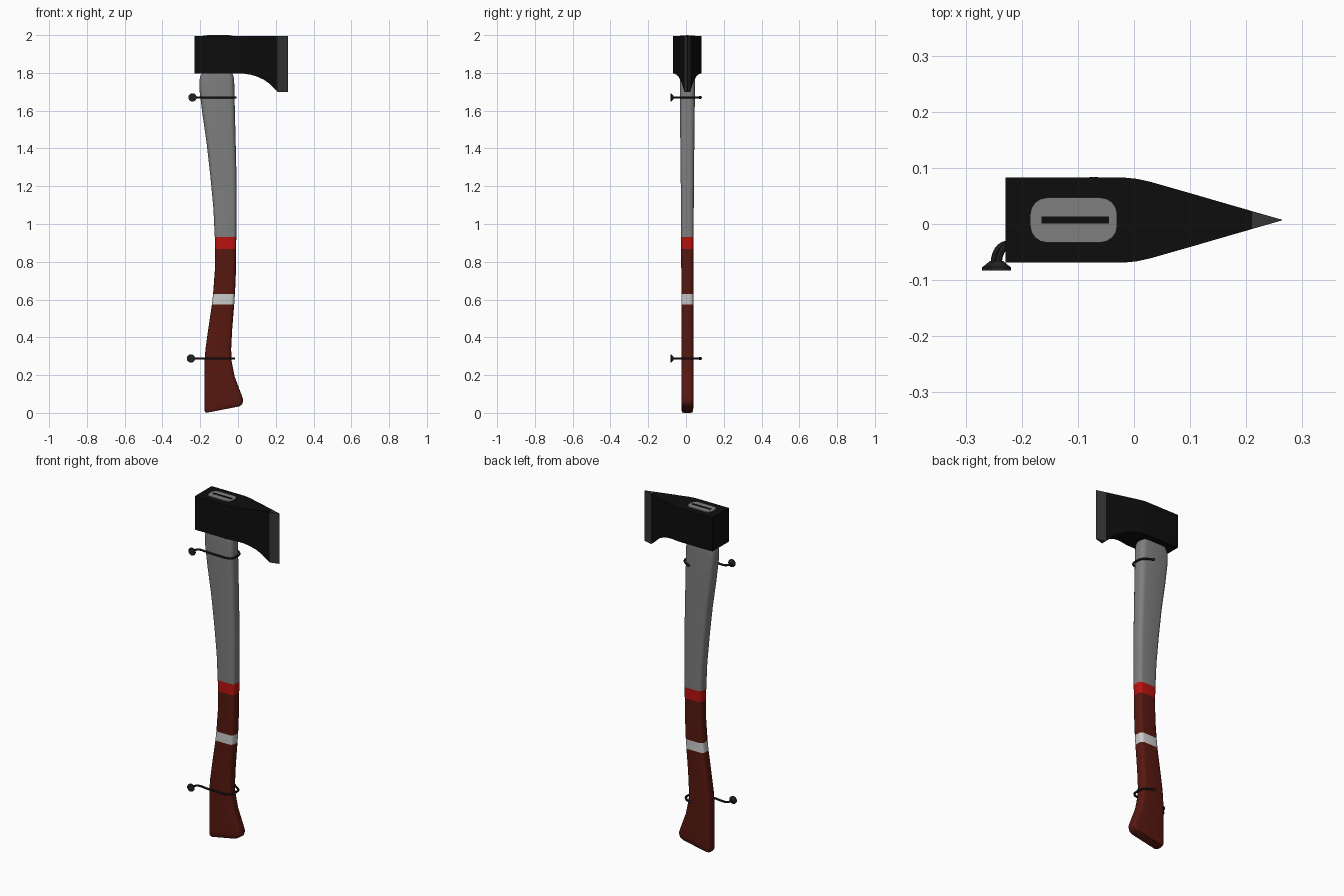
import bpy, bmesh
from math import cos, sin, pi, radians

if "Cube" in bpy.data.objects:
    bpy.data.objects.remove(bpy.data.objects["Cube"])

CY = 0.007  # mid plane of the axe


def mat(name, r, g, b):
    m = bpy.data.materials.new(name)
    m.diffuse_color = (r, g, b, 1)
    m.use_nodes = True
    m.node_tree.nodes["Principled BSDF"].inputs["Base Color"].default_value = m.diffuse_color
    return m


GREY = mat("grey_paint", 0.21, 0.21, 0.21)
RED = mat("red_band", 0.48, 0.006, 0.005)
BROWN = mat("brown_grip", 0.095, 0.009, 0.005)
WHITE = mat("white_band", 0.6, 0.6, 0.6)
BLACK = mat("black_steel", 0.004, 0.004, 0.004)
EDGE = mat("edge_steel", 0.035, 0.035, 0.035)
IRON = mat("dark_iron", 0.016, 0.016, 0.016)


def smooth(o, angle=35):
    bpy.ops.object.select_all(action='DESELECT')
    bpy.context.view_layer.objects.active = o
    o.select_set(True)
    bpy.ops.object.shade_smooth_by_angle(angle=radians(angle))


def loft(name, rings, mats, pick):
    """Skin equal-length point rings, cap both ends; pick(i) gives material index."""
    bm = bmesh.new()
    vs = [[bm.verts.new(p) for p in r] for r in rings]
    n = len(rings[0])
    for i in range(len(vs) - 1):
        for j in range(n):
            k = (j + 1) % n
            f = bm.faces.new((vs[i][j], vs[i][k], vs[i + 1][k], vs[i + 1][j]))
            f.material_index = pick(i)
    bm.faces.new(vs[0]).material_index = pick(0)
    bm.faces.new(vs[-1]).material_index = pick(len(vs) - 2)
    bmesh.ops.remove_doubles(bm, verts=bm.verts, dist=1e-5)
    bmesh.ops.recalc_face_normals(bm, faces=bm.faces)
    me = bpy.data.meshes.new(name)
    bm.to_mesh(me)
    bm.free()
    for m in mats:
        me.materials.append(m)
    o = bpy.data.objects.new(name, me)
    bpy.context.collection.objects.link(o)
    return o


def oval_ring(xl, zl, xr, zr, hy, rad):
    """Rounded rectangle between left and right profile points."""
    pts = []
    hx, cx = (xr - xl) / 2, (xl + xr) / 2
    for q, (sx, sy) in enumerate([(1, 1), (-1, 1), (-1, -1), (1, -1)]):
        for s in range(5):
            a = q * pi / 2 + s * pi / 8
            x = cx + sx * (hx - rad) + rad * cos(a)
            y = CY + sy * (hy - rad) + rad * sin(a)
            pts.append((x, y, zl + (zr - zl) * (x - xl) / (xr - xl)))
    return pts


# Handle: left x, left z, right x, right z, half thickness, corner radius
H = [(-0.170, 0.0, 0.006, 0.034, 0.027, 0.018),
     (-0.178, 0.012, 0.022, 0.045, 0.031, 0.02),
     (-0.178, 0.035, 0.028, 0.068, 0.032, 0.02),
     (-0.178, 0.09, 0.017, 0.10, 0.032, 0.02),
     (-0.178, 0.19, -0.017, 0.19, 0.032, 0.02),
     (-0.177, 0.28, -0.035, 0.28, 0.032, 0.02),
     (-0.172, 0.34, -0.036, 0.34, 0.032, 0.02),
     (-0.158, 0.44, -0.031, 0.44, 0.032, 0.02),
     (-0.138, 0.575, -0.020, 0.575, 0.032, 0.02),
     (-0.132, 0.63, -0.016, 0.63, 0.032, 0.02),
     (-0.123, 0.75, -0.011, 0.75, 0.032, 0.02),
     (-0.121, 0.868, -0.010, 0.868, 0.033, 0.02),
     (-0.123, 0.932, -0.009, 0.932, 0.033, 0.02),
     (-0.130, 1.08, -0.008, 1.08, 0.034, 0.022),
     (-0.146, 1.25, -0.008, 1.25, 0.035, 0.023),
     (-0.165, 1.42, -0.012, 1.42, 0.037, 0.025),
     (-0.188, 1.58, -0.016, 1.58, 0.039, 0.026),
     (-0.203, 1.70, -0.019, 1.70, 0.040, 0.028),
     (-0.205, 1.75, -0.020, 1.75, 0.040, 0.028),
     (-0.201, 1.78, -0.023, 1.78, 0.040, 0.028),
     (-0.190, 1.798, -0.030, 1.798, 0.040, 0.03),
     (-0.185, 1.81, -0.030, 1.81, 0.040, 0.03),
     (-0.185, 1.998, -0.030, 1.998, 0.040, 0.03)]


def band(i):
    z = (H[i][1] + H[i + 1][1]) / 2
    return 0 if z > 0.932 else 1 if z > 0.868 else 3 if 0.575 < z < 0.63 else 2


handle = loft("handle", [oval_ring(*h) for h in H], [GREY, RED, BROWN, WHITE], band)
smooth(handle, 50)

# Axe head: x, half thickness, bottom z
S = [(-0.229, 0.076, 1.797), (-0.02, 0.076, 1.797), (0.005, 0.0735, 1.797),
     (0.03, 0.068, 1.796), (0.07, 0.0565, 1.790), (0.105, 0.0465, 1.779),
     (0.14, 0.0363, 1.762), (0.17, 0.0276, 1.740), (0.193, 0.021, 1.717),
     (0.21, 0.016, 1.70), (0.264, 0.0006, 1.70)]
head = loft("axe_head", [[(x, CY - h, z), (x, CY + h, z), (x, CY + h, 1.994),
                          (x, CY - h, 1.994)] for x, h, z in S],
            [BLACK, EDGE], lambda i: 1 if i == len(S) - 2 else 0)
smooth(head, 20)

# Wedge driven into the top of the handle
bpy.ops.mesh.primitive_cube_add(size=1, location=(-0.105, CY, 1.99))
wedge = bpy.context.object
wedge.name = "handle_wedge"
wedge.scale = (0.12, 0.012, 0.02)
wedge.data.materials.append(BLACK)

# Wall hooks: bent rod round the handle, flared plate and tip knob
PATH = [(-0.243, -0.078), (-0.241, -0.055), (-0.228, -0.038), (-0.200, -0.036),
        (-0.165, -0.041), (-0.10, -0.043), (-0.045, -0.042), (-0.020, -0.028),
        (-0.015, 0.0), (-0.018, 0.035), (-0.035, 0.055), (-0.07, 0.074)]


def hook(name, dx, z):
    cu = bpy.data.curves.new(name + "_rod", 'CURVE')
    cu.dimensions = '3D'
    cu.bevel_depth = 0.006
    cu.bevel_resolution = 2
    cu.resolution_u = 4
    cu.use_fill_caps = True
    sp = cu.splines.new('BEZIER')
    sp.bezier_points.add(len(PATH) - 1)
    for b, (x, y) in zip(sp.bezier_points, PATH):
        b.co = (x + dx, y, z)
        b.handle_left_type = b.handle_right_type = 'AUTO'
    rod = bpy.data.objects.new(name + "_rod", cu)
    bpy.context.collection.objects.link(rod)
    bpy.ops.object.select_all(action='DESELECT')
    bpy.context.view_layer.objects.active = rod
    rod.select_set(True)
    bpy.ops.object.convert(target='MESH')
    parts = [bpy.context.object]
    x0 = PATH[0][0] + dx
    bpy.ops.mesh.primitive_cylinder_add(vertices=24, radius=0.022, depth=0.006,
                                        location=(x0, -0.080, z), rotation=(pi / 2, 0, 0))
    parts.append(bpy.context.object)
    parts[-1].name = name + "_plate"
    bpy.ops.mesh.primitive_cone_add(vertices=24, radius1=0.008, radius2=0.021, depth=0.011,
                                    location=(x0, -0.0715, z), rotation=(pi / 2, 0, 0))
    parts.append(bpy.context.object)
    parts[-1].name = name + "_flare"
    bpy.ops.mesh.primitive_uv_sphere_add(segments=16, ring_count=8, radius=0.009,
                                         location=(PATH[-1][0] + dx, 0.075, z))
    parts.append(bpy.context.object)
    parts[-1].name = name + "_knob"
    for p in parts:
        p.data.materials.clear()
        p.data.materials.append(IRON)
        smooth(p)


hook("upper_hook", 0.002, 1.67)
hook("lower_hook", -0.006, 0.288)
